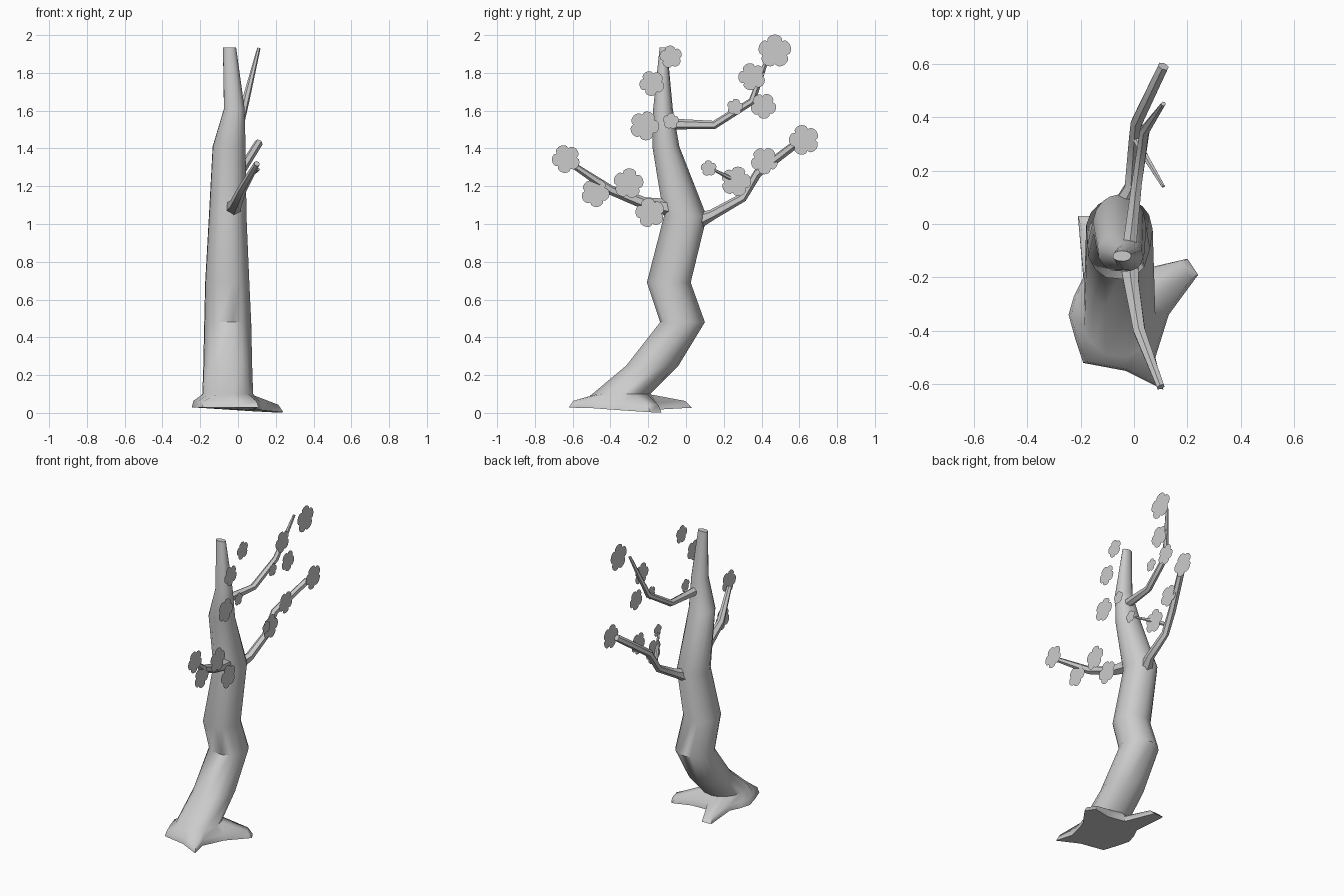
import bpy, math
from mathutils import Vector

cube = bpy.data.objects.get("Cube")
if cube:
    bpy.data.objects.remove(cube, do_unlink=True)

grey = bpy.data.materials.new("plain_grey")
grey.use_nodes = True
grey.diffuse_color = (0.6, 0.6, 0.6, 1)
grey.node_tree.nodes["Principled BSDF"].inputs["Base Color"].default_value = (0.6, 0.6, 0.6, 1)


def make_object(name, verts, faces, smooth_angle=None):
    mesh = bpy.data.meshes.new(name)
    mesh.from_pydata([tuple(v) for v in verts], [], faces)
    mesh.materials.append(grey)
    obj = bpy.data.objects.new(name, mesh)
    bpy.context.collection.objects.link(obj)
    if smooth_angle:
        bpy.ops.object.select_all(action='DESELECT')
        obj.select_set(True)
        bpy.context.view_layer.objects.active = obj
        bpy.ops.object.shade_smooth_by_angle(angle=math.radians(smooth_angle))
    return obj


def loft(name, rings, smooth_angle):
    """Skin a stack of equal-length rings and cap both ends."""
    n = len(rings[0])
    verts = [v for ring in rings for v in ring]
    faces = [(r * n + i, r * n + (i + 1) % n, (r + 1) * n + (i + 1) % n, (r + 1) * n + i)
             for r in range(len(rings) - 1) for i in range(n)]
    faces.append(tuple(reversed(range(n))))
    faces.append(tuple(range(len(verts) - n, len(verts))))
    return make_object(name, verts, faces, smooth_angle)


def branch(name, path, sides=6):
    """Tapering tube along (x, y, z, radius) points."""
    pts = [Vector(p[:3]) for p in path]
    rings = []
    for k, p in enumerate(pts):
        d = pts[min(k + 1, len(pts) - 1)] - pts[max(k - 1, 0)]
        q = d.to_track_quat('Z', 'X')
        rings.append([p + q @ Vector((math.cos(a), math.sin(a), 0)) * path[k][3]
                      for a in (math.tau * i / sides for i in range(sides))])
    return loft(name, rings, 50)


# Trunk with a flared root skirt: outline of the roots, counter-clockwise
outline = [(.13, -.34), (.24, -.19), (.2, -.13), (.07, -.16), (-.05, -.15),
           (-.14, .03), (-.21, .03), (-.19, -.2), (-.225, -.27), (-.245, -.34),
           (-.22, -.43), (-.19, -.52), (-.03, -.55), (.11, -.62), (.08, -.5)]
count = len(outline)
root_tip = Vector((.2, -.16))
angles = []
for i, (x, y) in enumerate(outline):
    actual = math.atan2(y + .36, x + .055) % math.tau
    if i == 0:
        actual = 0
    angles.append((actual + math.tau * i / count) / 2)


def ellipse(x0, x1, y0, y1, z):
    return [Vector(((x0 + x1) / 2 + (x1 - x0) / 2 * math.cos(a),
                    (y0 + y1) / 2 + (y1 - y0) / 2 * math.sin(a), z)) for a in angles]


ground = []
for x, y in outline:
    near = max(0, 1 - (Vector((x, y)) - root_tip).length / .4)
    ground.append(Vector((x, y, .028 - .028 * near)))
collar = ellipse(-.19, .08, -.5, -.19, .1)
skirt = [g.lerp(c, .15) + Vector((0, 0, .025)) for g, c in zip(ground, collar)]
sections = [(-.185, .075, -.32, -.04, .25), (-.18, .07, -.14, .10, .48),
            (-.175, .06, -.21, .025, .69), (-.155, .045, -.12, .11, 1.04),
            (-.135, .04, -.18, -.035, 1.41), (-.075, .035, -.175, -.07, 1.61),
            (-.08, -.01, -.14, -.1, 1.935)]
loft("trunk", [ground, skirt, collar] + [ellipse(*s) for s in sections], 50)

# Branches
branch("front_branch", [(-.03, -.04, 1.08, .05), (-.01, -.22, 1.11, .032),
                        (.02, -.4, 1.18, .025), (.1, -.61, 1.32, .016)])
branch("lower_back_branch", [(-.05, .05, 1.01, .045), (-.01, .14, 1.05, .028),
                             (0, .3, 1.14, .024), (.01, .38, 1.27, .024),
                             (.11, .59, 1.43, .022)])
branch("lower_back_twig", [(0, .33, 1.19, .014), (.05, .24, 1.24, .012), (.11, .14, 1.29, .007)])
branch("upper_back_branch", [(-.02, -.11, 1.53, .03), (.01, .15, 1.525, .022),
                             (.04, .35, 1.65, .02), (.11, .45, 1.93, .009)])

# Blossoms: flat five-lobed plates facing the side, as (x, y, z, radius)
blossoms = [(.18, .47, 1.915, .088), (.09, .35, 1.78, .073), (.09, .41, 1.625, .068),
            (.08, .26, 1.62, .043), (.09, -.08, 1.885, .06), (.07, -.18, 1.745, .067),
            (.06, -.22, 1.52, .078), (.06, -.08, 1.545, .043), (.13, .625, 1.445, .08),
            (.07, .415, 1.335, .072), (.06, .265, 1.225, .08), (.13, .12, 1.295, .042),
            (.12, -.635, 1.345, .075), (.06, -.48, 1.165, .075), (.06, -.305, 1.215, .08),
            (.06, -.19, 1.06, .078)]
steps = 40
for k, (x, y, z, r) in enumerate(blossoms):
    ring = []
    for i in range(steps):
        a = math.tau * i / steps
        lobe = r * (.76 + .24 * math.sqrt(abs(math.cos(2.5 * a))))
        t = a + math.pi / 2 + k * .35
        ring.append((x, y + lobe * math.cos(t), z + lobe * math.sin(t)))
    make_object(f"blossom_{k + 1}", ring, [tuple(range(steps))])
